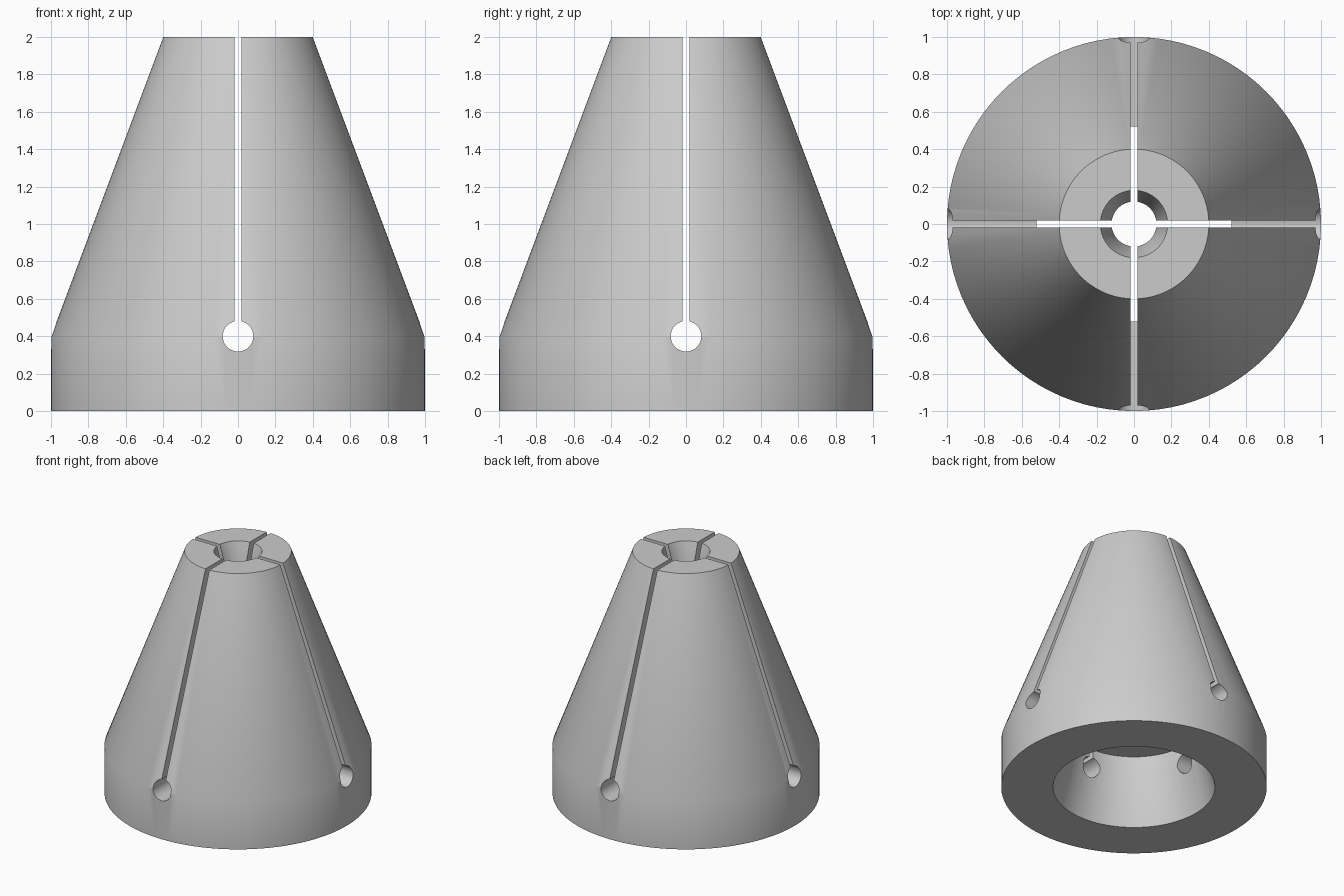
import bpy, bmesh, math
from mathutils import Matrix

SEGMENTS = 96

cube = bpy.data.objects.get("Cube")
if cube:
    bpy.data.objects.remove(cube, do_unlink=True)

steel = bpy.data.materials.new("grey_steel")
steel.use_nodes = True
grey = (0.6, 0.6, 0.6, 1)
steel.diffuse_color = grey
steel.node_tree.nodes["Principled BSDF"].inputs["Base Color"].default_value = grey


def make_object(name, bm):
    bmesh.ops.recalc_face_normals(bm, faces=bm.faces)
    mesh = bpy.data.meshes.new(name)
    bm.to_mesh(mesh)
    bm.free()
    mesh.materials.append(steel)
    obj = bpy.data.objects.new(name, mesh)
    bpy.context.collection.objects.link(obj)
    return obj


def revolve(name, profile):
    """Turn a closed (radius, height) outline around the z axis."""
    bm = bmesh.new()
    verts = [bm.verts.new((r, 0, z)) for r, z in profile]
    edges = [bm.edges.new((v, verts[i - 1])) for i, v in enumerate(verts)]
    bmesh.ops.spin(bm, geom=verts + edges, cent=(0, 0, 0), axis=(0, 0, 1),
                   angle=math.tau, steps=SEGMENTS, use_merge=True)
    bmesh.ops.remove_doubles(bm, verts=bm.verts, dist=1e-5)
    return make_object(name, bm)


# Tapered sleeve: outer cone, flared mouth, chamber, bore and top countersink
collet = revolve("collet_body", [
    (1, 0), (1, 0.4), (0.4, 2), (0.18, 2), (0.12, 1.8),
    (0.12, 0.55), (0.5, 0.55), (0.5, 0.4), (0.61, 0)])


def cut(name, bm):
    cutter = make_object(name, bm)
    cutter.hide_render = True
    cutter.hide_set(True)
    mod = collet.modifiers.new(name, "BOOLEAN")
    mod.object = cutter
    mod.operation = "DIFFERENCE"
    mod.solver = "EXACT"
    bpy.context.view_layer.objects.active = collet
    bpy.ops.object.modifier_apply(modifier=name)
    bpy.data.objects.remove(cutter, do_unlink=True)


# Crossed relief slots, each ending in a round hole
for axis, turn in (("front", 0), ("side", math.pi / 2)):
    spin = Matrix.Rotation(turn, 4, "Z")
    hole = bmesh.new()
    bmesh.ops.create_cone(
        hole, cap_ends=True, segments=32, radius1=0.082, radius2=0.082, depth=3,
        matrix=spin @ Matrix.Translation((0, 0, 0.4)) @ Matrix.Rotation(math.pi / 2, 4, "X"))
    cut(axis + "_hole_cutter", hole)
    slot = bmesh.new()
    bmesh.ops.create_cube(
        slot, size=1,
        matrix=spin @ Matrix.Translation((0, 0, 1.25)) @ Matrix.Diagonal((0.036, 3, 1.7, 1)))
    cut(axis + "_slot_cutter", slot)

# Smooth turned surfaces, crisp machined edges
bpy.ops.object.select_all(action="DESELECT")
collet.select_set(True)
bpy.context.view_layer.objects.active = collet
bpy.ops.object.shade_smooth_by_angle(angle=math.radians(30))
